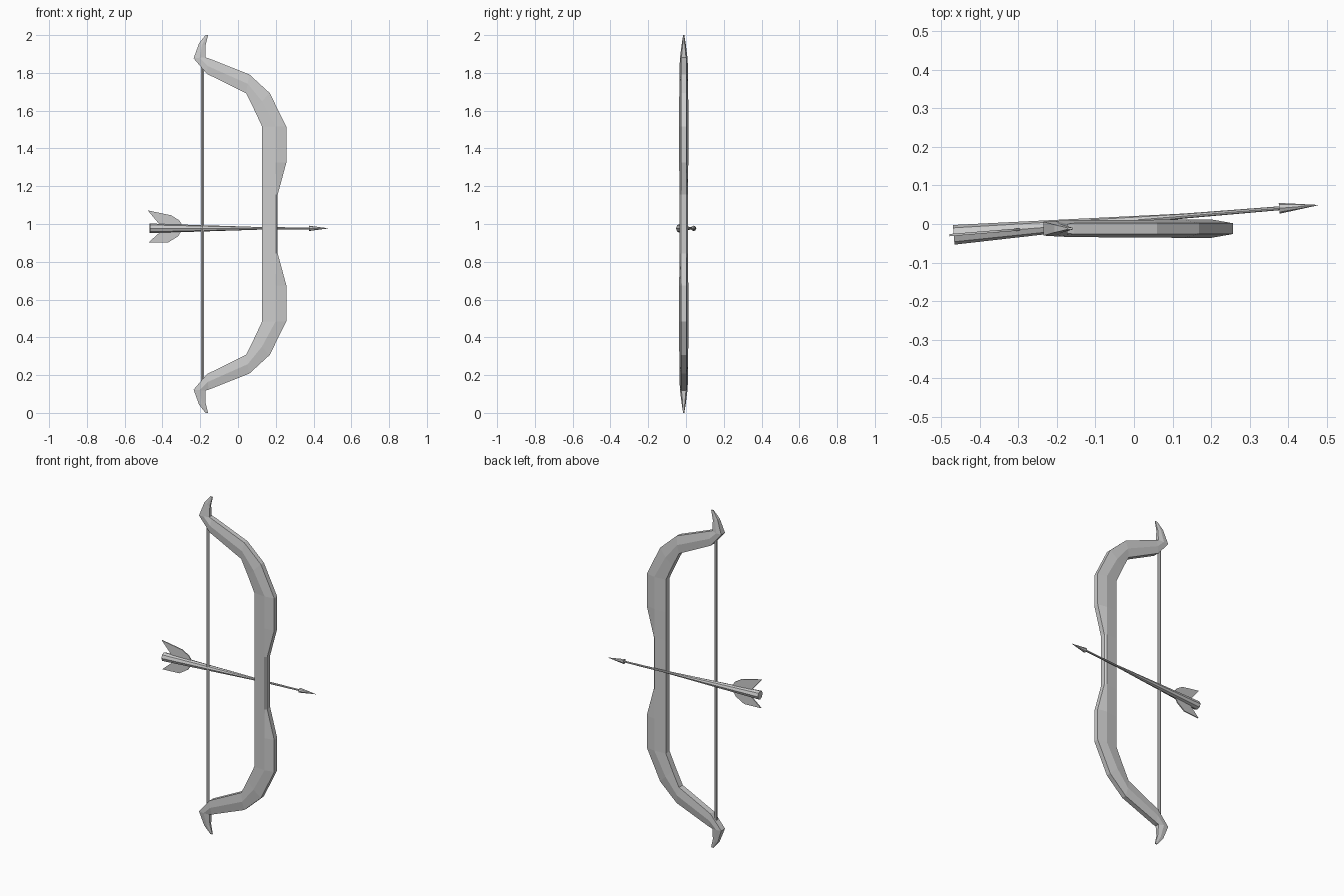
import bpy, bmesh
from mathutils import Vector

if "Cube" in bpy.data.objects:
    bpy.data.objects.remove(bpy.data.objects["Cube"])

YC = -0.012  # bow centre plane


def finish(bm, name):
    bmesh.ops.recalc_face_normals(bm, faces=bm.faces)
    me = bpy.data.meshes.new(name)
    bm.to_mesh(me)
    bm.free()
    ob = bpy.data.objects.new(name, me)
    bpy.context.collection.objects.link(ob)
    return ob


def loft(name, rings):
    bm = bmesh.new()
    vs = [[bm.verts.new(p) for p in r] for r in rings]
    n = len(rings[0])
    for a, b in zip(vs, vs[1:]):
        for i in range(n):
            j = (i + 1) % n
            bm.faces.new((a[i], a[j], b[j], b[i]))
    bm.faces.new(vs[0])
    bm.faces.new(vs[-1][::-1])
    return finish(bm, name)


def rod(name, a, b, r1, r2, sides):
    a, b = Vector(a), Vector(b)
    bm = bmesh.new()
    bmesh.ops.create_cone(bm, cap_ends=True, segments=sides, radius1=r1,
                          radius2=r2, depth=(b - a).length)
    rot = (b - a).to_track_quat('Z', 'Y').to_matrix().to_4x4()
    bmesh.ops.transform(bm, matrix=rot, verts=bm.verts)
    bmesh.ops.translate(bm, vec=(a + b) / 2, verts=bm.verts)
    return finish(bm, name)


# Bow limb stations, top to grip:
# inner x, inner z, outer x, outer z, ridge fraction, half widths inner/ridge/outer
stations = [
    (-0.172, 2.000, -0.158, 2.000, 0.5, 0.002, 0.003, 0.002),
    (-0.206, 1.957, -0.172, 1.945, 0.5, 0.010, 0.011, 0.006),
    (-0.235, 1.877, -0.172, 1.882, 0.5, 0.018, 0.020, 0.012),
    (-0.165, 1.795, -0.155, 1.877, 0.5, 0.018, 0.022, 0.014),
    (0.042, 1.693, 0.060, 1.792, 0.5, 0.018, 0.023, 0.014),
    (0.085, 1.607, 0.168, 1.693, 0.5, 0.018, 0.024, 0.014),
    (0.128, 1.515, 0.256, 1.515, 0.56, 0.018, 0.024, 0.014),
    (0.128, 1.325, 0.256, 1.325, 0.56, 0.018, 0.024, 0.014),
    (0.128, 1.155, 0.210, 1.155, 0.88, 0.018, 0.023, 0.014),
]


def section(s, flip):
    xi, zi, xo, zo, f, hi, hm, ho = s
    if flip:
        zi, zo = 2 - zi, 2 - zo
    xm, zm = xi + (xo - xi) * f, zi + (zo - zi) * f
    return [(xi, YC - hi, zi), (xm, YC - hm, zm), (xo, YC - ho, zo),
            (xo, YC + ho, zo), (xm, YC + hm, zm), (xi, YC + hi, zi)]


loft("bow_body", [section(s, False) for s in stations]
     + [section(s, True) for s in reversed(stations)])

# Bow string
rod("bow_string", (-0.188, YC, 0.17), (-0.188, YC, 1.83), 0.009, 0.009, 6)


# Arrow, slightly angled across the bow
def arrow_y(x):
    return -0.028 + (x + 0.467) * 0.0815


def on_arrow(x, z=0.977):
    return (x, arrow_y(x), z)


rod("arrow_shaft_rear", on_arrow(-0.467), on_arrow(0.13), 0.0255, 0.0065, 8)
rod("arrow_shaft_front", on_arrow(0.13), on_arrow(0.385), 0.0065, 0.005, 8)
rod("arrow_head", on_arrow(0.376), on_arrow(0.477), 0.014, 0.0005, 8)

# Fletching vanes
vanes = {
    "upper_fletching": [(-0.478, 1.072), (-0.354, 1.046), (-0.312, 1.020),
                        (-0.288, 0.985), (-0.405, 0.985)],
    "lower_fletching": [(-0.474, 0.902), (-0.370, 0.902), (-0.317, 0.935),
                        (-0.296, 0.968), (-0.400, 0.968)],
}
for name, pts in vanes.items():
    loft(name, [[(x, arrow_y(x) + d, z) for x, z in pts] for d in (-0.003, 0.003)])
